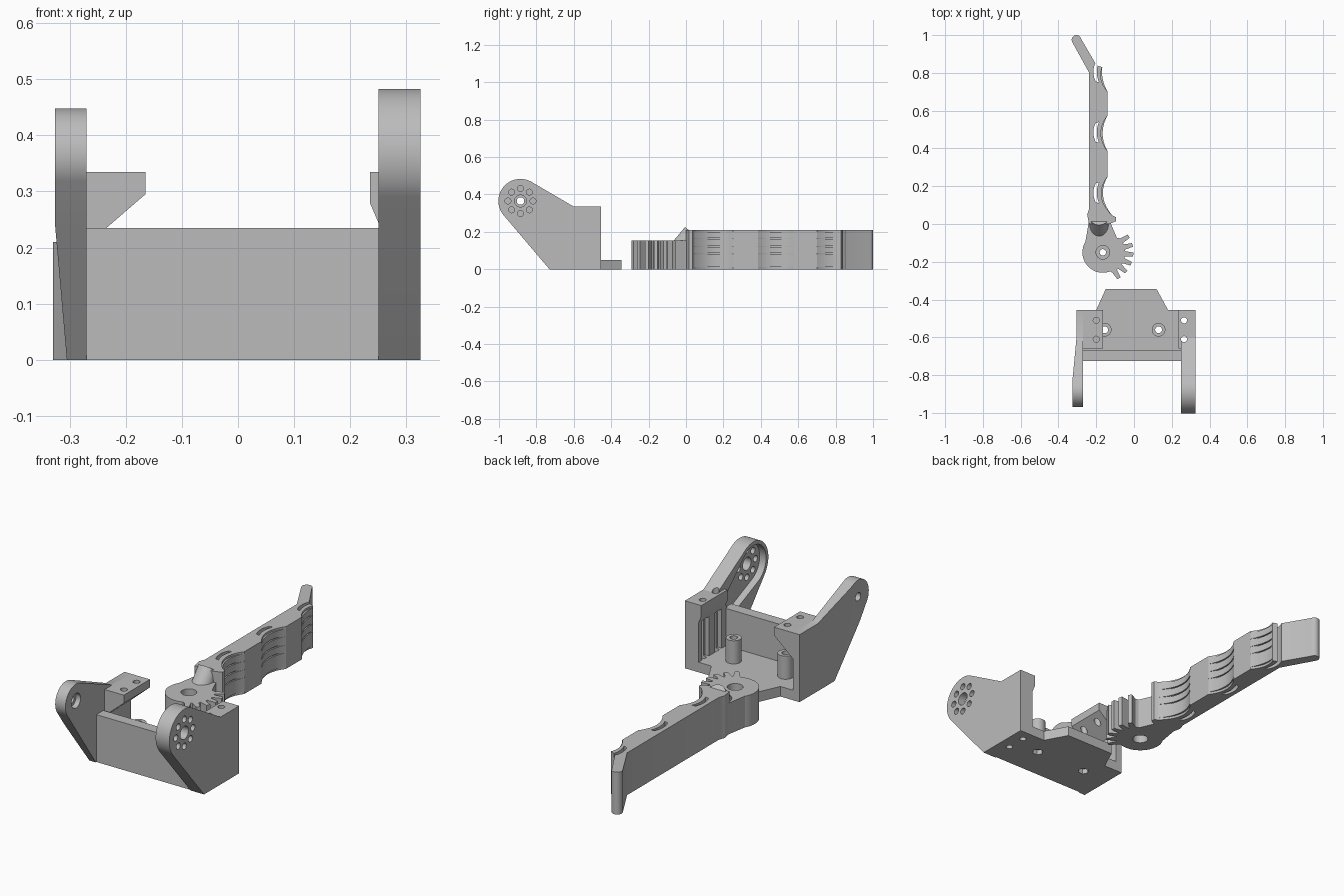
import bpy, bmesh, math
from mathutils import Vector, Matrix
from mathutils.geometry import convex_hull_2d

if "Cube" in bpy.data.objects:
    bpy.data.objects.remove(bpy.data.objects["Cube"])

grey = bpy.data.materials.new("plain grey")
grey.use_nodes = True
grey.diffuse_color = (0.5, 0.5, 0.5, 1)
grey.node_tree.nodes["Principled BSDF"].inputs["Base Color"].default_value = (0.5, 0.5, 0.5, 1)


def finish(name, bm):
    bmesh.ops.recalc_face_normals(bm, faces=bm.faces)
    mesh = bpy.data.meshes.new(name)
    bm.to_mesh(mesh)
    bm.free()
    mesh.materials.append(grey)
    ob = bpy.data.objects.new(name, mesh)
    bpy.context.collection.objects.link(ob)
    return ob


def prism(name, pts, axis, lo, hi, edit=None):
    """Extrude a 2D outline along an axis: x takes (y, z), y takes (x, z), z takes (x, y)."""
    place = {"x": lambda a, b, c: (c, a, b), "y": lambda a, b, c: (a, c, b),
             "z": lambda a, b, c: (a, b, c)}[axis]
    bm = bmesh.new()
    low = [bm.verts.new(place(a, b, lo)) for a, b in pts]
    high = [bm.verts.new(place(a, b, hi)) for a, b in pts]
    bm.faces.new(low)
    bm.faces.new(high)
    n = len(pts)
    for i in range(n):
        j = (i + 1) % n
        bm.faces.new((low[i], low[j], high[j], high[i]))
    bmesh.ops.recalc_face_normals(bm, faces=bm.faces)
    if edit:
        edit(bm)
    return finish(name, bm)


def circle(a, b, r, n=32):
    return [(a + r * math.cos(math.tau * i / n), b + r * math.sin(math.tau * i / n)) for i in range(n)]


def rect(a0, b0, a1, b1):
    return [(a0, b0), (a1, b0), (a1, b1), (a0, b1)]


def hull(pts):
    return [pts[i] for i in convex_hull_2d([Vector(p) for p in pts])]


def cut(targets, cutter):
    for ob in targets:
        mod = ob.modifiers.new("cut", "BOOLEAN")
        mod.operation, mod.solver, mod.object = "DIFFERENCE", "EXACT", cutter
        bpy.context.view_layer.objects.active = ob
        bpy.ops.object.modifier_apply(modifier=mod.name)
    bpy.data.objects.remove(cutter)


# Side arms: a block with a rounded arm reaching forward
PY, PZ = -0.885, 0.365


def arm_profile(r):
    block = [(-0.6, 0.335), (-0.6, 0), (-0.73, 0)]
    pts = hull(circle(PY, PZ, r, 64) + block)
    i = min(range(len(pts)), key=lambda k: (Vector(pts[k]) - Vector((-0.6, 0))).length)
    return pts[:i + 1] + [(-0.455, 0), (-0.455, 0.335)] + pts[i + 1:]


def flare(bm):
    """Slant the outer face outwards along the arm."""
    start, d = Vector((0, -0.73, 0)), Vector((0, -0.94, 0.34))
    for s in (0, 0.24):
        bmesh.ops.bisect_plane(bm, geom=bm.verts[:] + bm.edges[:] + bm.faces[:],
                               plane_co=start + d * s, plane_no=d)
    for v in bm.verts:
        if v.co.x < -0.29:
            s = (v.co - start).dot(d) / 0.24
            v.co.x -= 0.021 * min(max(s, 0), 1)


left_arm = prism("left_arm", arm_profile(0.118), "x", 0.25, 0.325)
right_arm = prism("right_arm", arm_profile(0.083), "x", -0.305, -0.27, flare)

# Base plate, front wall, mounting tabs and posts
base = prism("base_plate", [(-0.29, -0.72), (0.29, -0.72), (0.29, -0.455), (0.18, -0.455), (0.12, -0.345),
                            (-0.15, -0.345), (-0.2, -0.455), (-0.29, -0.455)], "z", 0, 0.05)
prism("front_wall", rect(-0.28, -0.725, 0.26, -0.67), "z", 0, 0.235)
left_tab = prism("left_tab", [(0.255, 0.335), (0.235, 0.335), (0.235, 0.28), (0.25, 0.245), (0.255, 0.245)],
                 "y", -0.66, -0.455)
right_tab = prism("right_tab", [(-0.275, 0.335), (-0.165, 0.335), (-0.165, 0.295), (-0.275, 0.2)],
                  "y", -0.66, -0.455)
for x in (-0.155, 0.13):
    post = prism("post", circle(x, -0.56, 0.036), "z", 0.04, 0.165)
    cut([post, base], prism("cutter", circle(x, -0.56, 0.018), "z", -0.1, 0.3))
    cut([base], prism("cutter", circle(x, -0.56, 0.026, 6), "z", -0.1, 0.025))

# Tab screw holes and the vertical channels in the left block
for y in (-0.51, -0.61):
    cut([left_arm], prism("cutter", rect(0.24, y - 0.027, 0.272, y + 0.027), "z", 0.05, 0.26))
    cut([left_arm, left_tab, base], prism("cutter", circle(0.265, y, 0.016), "z", -0.1, 0.4))
    cut([right_tab], prism("cutter", circle(-0.2, y, 0.016), "z", 0.1, 0.4))

# Horn recess and bolt circle in the left arm, stepped pivot hole in the right arm
cut([left_arm], prism("cutter", hull(circle(PY, PZ, 0.1) + circle(-0.74, 0.27, 0.07)), "x", 0.2, 0.285))
cut([left_arm], prism("cutter", circle(PY, PZ, 0.032), "x", 0.2, 0.4))
for k in range(8):
    a = math.tau * k / 8
    cut([left_arm], prism("cutter", circle(PY + 0.067 * math.cos(a), PZ + 0.067 * math.sin(a), 0.016, 16),
                          "x", 0.2, 0.4))
cut([right_arm], prism("cutter", circle(PY, PZ, 0.02), "x", -0.4, -0.2))
cut([right_arm], prism("cutter", circle(PY, PZ, 0.036), "x", -0.295, -0.2))

# Gear hub with teeth on one side
GX, GY = -0.165, -0.15


def polar(r, deg):
    return GX + r * math.cos(math.radians(deg)), GY + r * math.sin(math.radians(deg))


outline = []
for k in range(6):
    a = -58 + 18 * k
    outline += [polar(0.118, a - 7), polar(0.162, a - 3.5), polar(0.162, a + 3.5), polar(0.118, a + 7)]
outline += [polar(0.108, a) for a in range(45, 292, 6)]
gear = prism("gear_hub", outline, "z", 0, 0.155)
cut([gear], prism("cutter", circle(GX, GY, 0.017), "z", -0.1, 0.3))
for lo, hi in ((-0.1, 0.05), (0.1, 0.3)):
    cut([gear], prism("cutter", circle(GX, GY, 0.036), "z", lo, hi))
prism("gear_neck", [(-0.26, -0.11), (-0.23, -0.12), (-0.11, -0.09), (-0.09, -0.075), (-0.13, 0.02),
                    (-0.238, 0.02)], "z", 0, 0.155)

# Leaning round boss between hub and finger
bm = bmesh.new()
bmesh.ops.create_cone(bm, cap_ends=True, segments=32, radius1=0.05, radius2=0.05, depth=0.12)
bmesh.ops.transform(bm, verts=bm.verts, matrix=Matrix.Translation((-0.185, -0.005, 0.148))
                    @ Matrix.Rotation(math.radians(-40), 4, "X"))
finish("leaning_boss", bm)

# Finger with three scalloped grips: start point, end point, depth
SCALLOPS = [((-0.115, 0.045), (-0.14, 0.25), 0.045), ((-0.14, 0.385), (-0.14, 0.575), 0.035),
            ((-0.14, 0.7), (-0.168, 0.83), 0.02)]


def bow(p, q, depth, n=16):
    out = []
    for i in range(n + 1):
        t = i / n
        c = Vector(p).lerp(Vector(q), t)
        out.append((c.x - depth * 4 * t * (1 - t), c.y))
    return out


side = [(-0.238, 0), (-0.13, 0), (-0.095, 0.015), (-0.095, 0.035)]
for p, q, depth in SCALLOPS:
    side += bow(p, q, depth)
tip = [polar_pt for polar_pt in circle(-0.305, 0.975, 0.025, 24)][1:15]
side += [(-0.198, 0.84)] + tip + [(-0.237, 0.8), (-0.237, 0.08), (-0.248, 0.05)]
finger = prism("finger", side, "z", 0, 0.21)

# Curved slots through the finger
for y in (0.165, 0.485, 0.805):
    inner = bow((-0.185, y - 0.055), (-0.185, y + 0.055), 0.012)
    outer = bow((-0.203, y - 0.05), (-0.203, y + 0.05), 0.012)
    cut([finger], prism("cutter", inner + outer[::-1], "z", -0.1, 0.3))

# Grip ribs lining each scallop
for p, q, depth in SCALLOPS:
    shell = bow(p, q, depth - 0.009) + bow(p, q, depth + 0.006)[-2:0:-1]
    for lo, hi in ((0.012, 0.08), (0.086, 0.119), (0.125, 0.161), (0.167, 0.2)):
        prism("grip_rib", shell, "z", lo, hi)

# Smooth the round walls, keep the edges sharp
for ob in bpy.context.scene.objects:
    ob.select_set(ob.type == "MESH")
bpy.context.view_layer.objects.active = finger
bpy.ops.object.shade_smooth_by_angle(angle=math.radians(30))
